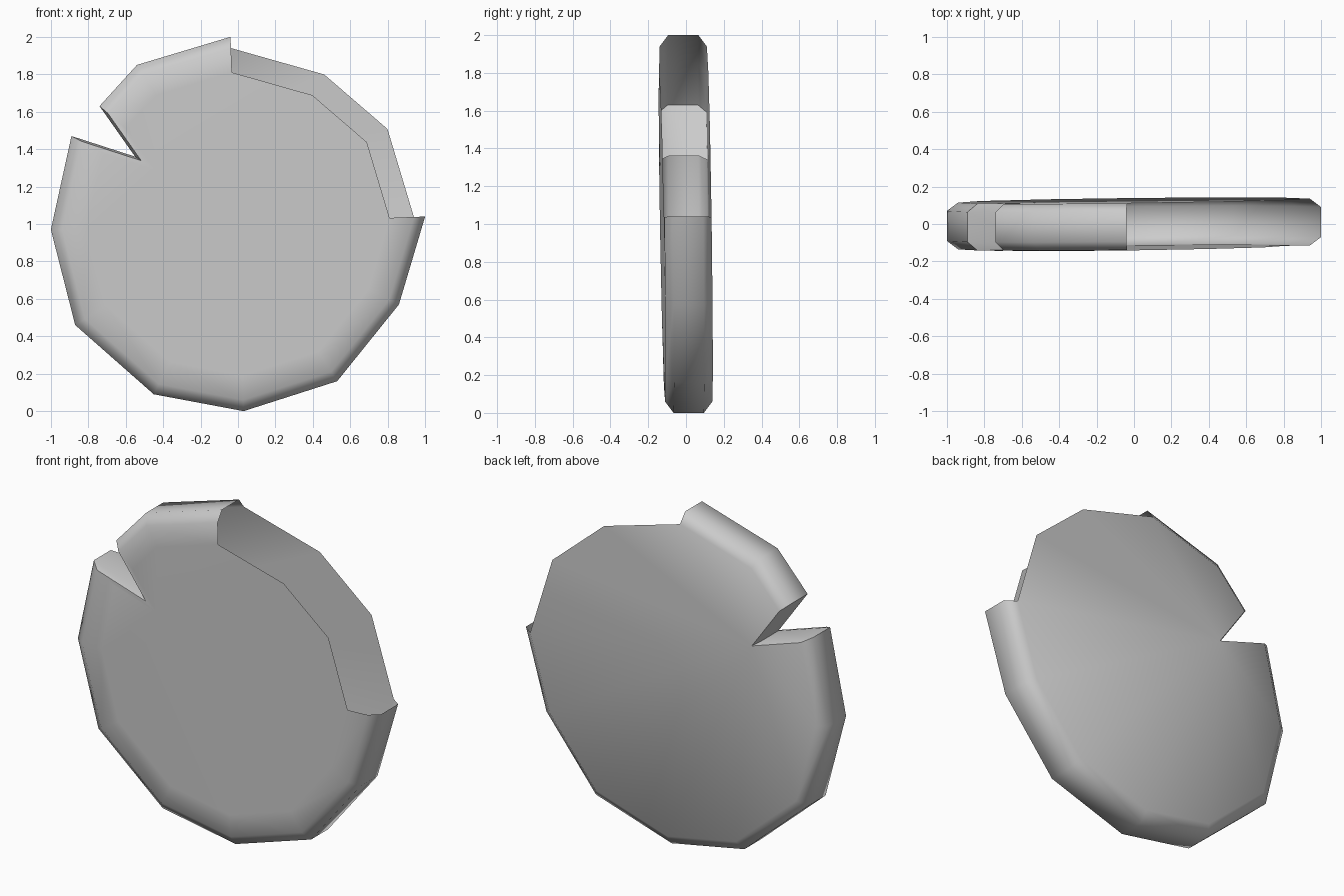
import bpy, bmesh, math

if "Cube" in bpy.data.objects:
    bpy.data.objects.remove(bpy.data.objects["Cube"])

# Outline in x, z about the disc centre; third point is the notch tip
outline = [(-0.04, 1.0), (-0.54, 0.85), (-0.74, 0.63), (-0.55, 0.36), (-0.89, 0.47),
           (-1.0, -0.03), (-0.87, -0.54), (-0.45, -0.91), (0.03, -1.0), (0.53, -0.84),
           (0.86, -0.43), (1.0, 0.04), (0.85, 0.54), (0.49, 0.85)]
open_from = 11          # the rim is missing from this point round to the first
# Rim section, front to back: scale of outline, depth
section = [(0.81, -0.127), (0.94, -0.125), (1.0, -0.08), (1.0, 0.08), (0.94, 0.125)]

bm = bmesh.new()


def ring(scale, depth):
    """One loop of the slightly tilted disc."""
    return [bm.verts.new((x * scale, depth + 0.011 * x - 0.014 * z, z * scale + 1))
            for x, z in outline]


rings = [ring(s, d) for s, d in section]
n = len(outline)

# Rim, left open at the upper right
for a, b in zip(rings, rings[1:]):
    for i in range(open_from):
        j = (i + 1) % n
        bm.faces.new((a[i], b[i], b[j], a[j]))

# Front and back caps
bm.faces.new(rings[0])
bm.faces.new(rings[-1][::-1])
bmesh.ops.delete(bm, geom=[v for v in bm.verts if not v.link_faces], context='VERTS')
bmesh.ops.recalc_face_normals(bm, faces=bm.faces)
# Face the front cap forwards, flipping all if needed
bm.normal_update()
front = min(bm.faces, key=lambda f: f.calc_center_median().y)
if front.normal.y > 0:
    bmesh.ops.reverse_faces(bm, faces=bm.faces)
bmesh.ops.triangulate(bm, faces=[f for f in bm.faces if len(f.verts) > 4])

mesh = bpy.data.meshes.new("notched_disc")
bm.to_mesh(mesh)
bm.free()
disc = bpy.data.objects.new("notched_disc", mesh)
bpy.context.collection.objects.link(disc)
bpy.context.view_layer.objects.active = disc
disc.select_set(True)
bpy.ops.object.shade_smooth_by_angle(angle=math.radians(60))
